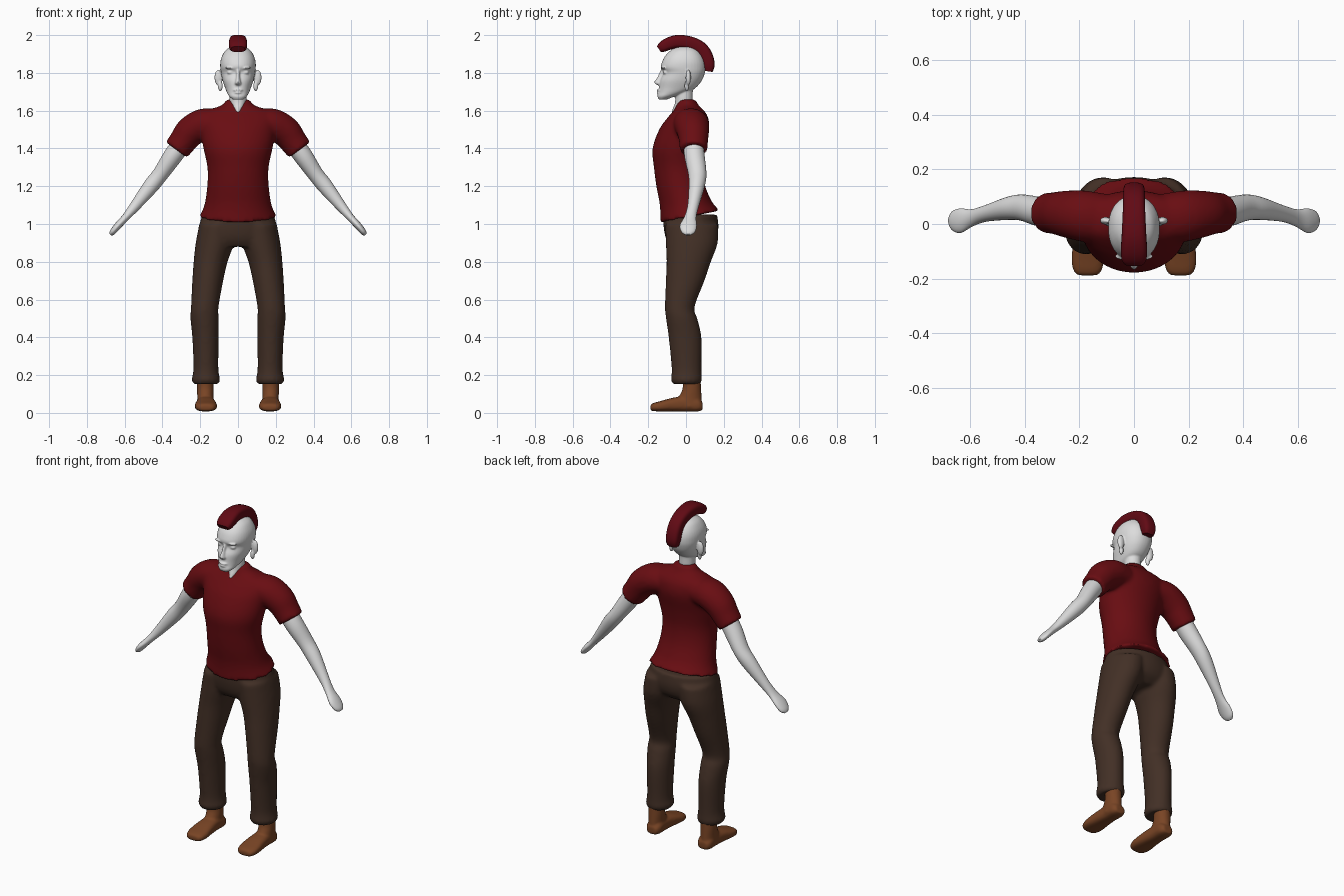
import bpy, bmesh, math
from mathutils import Vector

X, Y, Z = Vector((1, 0, 0)), Vector((0, 1, 0)), Vector((0, 0, 1))


def material(name, rgb):
    m = bpy.data.materials.new(name)
    m.diffuse_color = (*rgb, 1)
    return m


SKIN = material("pale skin", (0.72, 0.72, 0.72))
RED = material("dark red cloth", (0.14, 0.004, 0.006))
HAIR = material("dark red hair", (0.12, 0.003, 0.007))
BROWN = material("brown cloth", (0.055, 0.029, 0.019))
LEATHER = material("tan leather", (0.19, 0.058, 0.018))


def spline(rings, steps=4):
    """Catmull-Rom interpolation of ring parameters."""
    out = []
    for i in range(len(rings) - 1):
        p = [rings[max(i - 1, 0)], rings[i], rings[i + 1], rings[min(i + 2, len(rings) - 1)]]
        for s in range(steps):
            t = s / steps
            out.append([0.5 * (2 * b + (c - a) * t + (2 * a - 5 * b + 4 * c - d) * t * t
                               + (3 * b - a - 3 * c + d) * t ** 3) for a, b, c, d in zip(*p)])
    return out + [list(rings[-1])]


def loft(bm, rings, u=X, v=None, n=28, power=2.0, mirror=False):
    """Skin rings (x, y, z, half size along u, half size along v); v follows the path if not given."""
    rs = spline(rings)
    for sx in ((1, -1) if mirror else (1,)):
        loops = []
        for i, (x, y, z, a, b) in enumerate(rs):
            tan = Vector(rs[min(i + 1, len(rs) - 1)][:3]) - Vector(rs[max(i - 1, 0)][:3])
            w = v or tan.cross(u).normalized()
            loop = []
            for k in range(n):
                c, s = math.cos(2 * math.pi * k / n), math.sin(2 * math.pi * k / n)
                c, s = (math.copysign(abs(q) ** (2 / power), q) for q in (c, s))
                p = Vector((x, y, z)) + u * (a * c) + w * (b * s)
                loop.append(bm.verts.new((p.x * sx, p.y, p.z)))
            loops.append(loop)
        for l0, l1 in zip(loops, loops[1:]):
            for k in range(n):
                bm.faces.new((l0[k], l0[(k + 1) % n], l1[(k + 1) % n], l1[k]))
        bm.faces.new(loops[0][::-1])
        bm.faces.new(loops[-1])


def upright(rows, x=0):
    """Rows (z, half width, front y, back y) to rings."""
    return [(x, (f + b) / 2, z, w, (b - f) / 2) for z, w, f, b in rows]


def blob(bm, centre, size, mirror=False):
    for sx in ((1, -1) if mirror else (1,)):
        r = bmesh.ops.create_uvsphere(bm, u_segments=16, v_segments=10, radius=1)
        for q in r["verts"]:
            q.co = Vector(((centre[0] + q.co.x * size[0]) * sx,
                           centre[1] + q.co.y * size[1], centre[2] + q.co.z * size[2]))


def finish(name, bm, mat, voxel=0, smooth=0):
    bmesh.ops.recalc_face_normals(bm, faces=bm.faces)
    me = bpy.data.meshes.new(name)
    bm.to_mesh(me)
    bm.free()
    me.materials.append(mat)
    ob = bpy.data.objects.new(name, me)
    bpy.context.collection.objects.link(ob)
    for p in me.polygons:
        p.use_smooth = True
    if voxel:
        m = ob.modifiers.new("fuse", "REMESH")
        m.mode, m.voxel_size, m.use_smooth_shade = "VOXEL", voxel, True
        m = ob.modifiers.new("soften", "SMOOTH")
        m.factor, m.iterations = 0.5, smooth
    else:
        bpy.context.view_layer.objects.active = ob
        ob.select_set(True)
        bpy.ops.object.shade_smooth_by_angle(angle=math.radians(50))
        ob.select_set(False)
    return ob


# shirt: torso with slanted hem, plus sleeves
bm = bmesh.new()
loft(bm, upright([(1.035, .205, -.135, .18), (1.1, .178, -.138, .145), (1.2, .163, -.157, .102),
                  (1.3, .162, -.17, .088), (1.4, .183, -.177, .1), (1.5, .2, -.142, .122),
                  (1.56, .21, -.1, .118), (1.595, .19, -.07, .1), (1.613, .13, -.058, .082),
                  (1.63, .085, -.052, .066), (1.66, .06, -.04, .05)]), v=Y, n=40)
for q in bm.verts:
    q.co.z += 0.2 * q.co.y * max(0, (1.12 - q.co.z) / 0.085)
loft(bm, [(.1, .02, 1.53, .09, .075), (.18, .028, 1.528, .095, .084), (.25, .036, 1.49, .086, .082),
          (.29, .04, 1.44, .077, .074), (.326, .04, 1.392, .073, .07)], u=Y, mirror=True)
finish("shirt", bm, RED, .011, 5)

# trousers: hips and two legs with cuffs
bm = bmesh.new()
loft(bm, upright([(1.05, .19, -.12, .165), (.98, .208, -.118, .172), (.92, .215, -.105, .155),
                  (.88, .19, -.08, .11)]), v=Y, n=40)
leg = [(1.0, .105, .1, -.11, .17), (.9, .122, .102, -.107, .168), (.8, .145, .09, -.103, .132),
       (.7, .16, .082, -.107, .098), (.56, .176, .073, -.111, .045), (.5, .177, .075, -.106, .06),
       (.4, .172, .07, -.092, .082), (.25, .17, .066, -.077, .082), (.2, .17, .07, -.077, .083),
       (.175, .17, .076, -.08, .085), (.153, .17, .066, -.07, .076)]
loft(bm, [(x, (f + b) / 2, z, w, (b - f) / 2) for z, x, w, f, b in leg], v=Y, mirror=True)
finish("trousers", bm, BROWN, .011, 4)

# shoes: ankle and foot
bm = bmesh.new()
loft(bm, upright([(.2, .045, -.02, .076), (.13, .044, -.018, .08), (.08, .043, -.04, .083),
                  (.03, .045, -.05, .085)], .173), v=Y, mirror=True)
loft(bm, [(.17, .088, .035, .03, .02), (.17, .06, .043, .045, .036), (.17, .0, .048, .046, .041),
          (.17, -.07, .044, .053, .036), (.17, -.13, .036, .059, .028), (.17, -.17, .031, .052, .022),
          (.17, -.188, .028, .036, .015)], v=Z, power=2.7, mirror=True)
finish("shoes", bm, LEATHER, .007, 4)

# bare arms with flat mitten hands
bm = bmesh.new()
loft(bm, [(.28, .04, 1.45, .05, .05), (.345, .045, 1.36, .054, .05), (.41, .06, 1.265, .048, .042),
          (.462, .057, 1.2, .042, .041), (.545, .038, 1.095, .03, .028), (.595, .022, 1.035, .032, .02),
          (.635, .012, .992, .045, .019), (.663, .012, .958, .036, .016), (.675, .012, .943, .014, .008)],
     u=Y, mirror=True)
finish("arms", bm, SKIN)

# head: skull and jaw, neck with open collar, ears, nose, lips and eyes
bm = bmesh.new()
loft(bm, upright([(1.658, .026, -.143, -.105), (1.675, .046, -.151, -.06), (1.695, .058, -.146, .0),
                  (1.72, .068, -.143, .05), (1.76, .082, -.138, .084), (1.8, .09, -.121, .1),
                  (1.83, .094, -.133, .104), (1.86, .093, -.126, .1), (1.89, .084, -.11, .088),
                  (1.92, .065, -.08, .065), (1.943, .03, -.04, .03)]), v=Y, n=40, power=2.2)
loft(bm, upright([(1.59, .012, -.078, .0), (1.615, .03, -.068, .02), (1.645, .044, -.058, .034),
                  (1.7, .045, -.056, .036), (1.75, .045, -.05, .04)]), v=Y)
loft(bm, upright([(1.735, .017, -.15, -.1), (1.745, .019, -.166, -.1), (1.757, .015, -.166, -.1),
                  (1.785, .01, -.148, -.1), (1.82, .012, -.132, -.1)]), v=Y, n=12)
blob(bm, (0, -.143, 1.708), (.026, .012, .006))
blob(bm, (0, -.144, 1.695), (.021, .012, .006))
blob(bm, (.038, -.106, 1.802), (.02, .015, .011), True)
blob(bm, (.04, -.118, 1.826), (.03, .014, .007), True)
blob(bm, (.104, .012, 1.775), (.021, .014, .042), True)
blob(bm, (.094, .004, 1.73), (.013, .012, .028), True)
finish("head", bm, SKIN, .0045, 3)

# mohawk crest along the skull
bm = bmesh.new()
loft(bm, [(0, -.143, 1.925, .036, .018), (0, -.125, 1.937, .046, .028), (0, -.09, 1.955, .048, .033),
          (0, -.04, 1.966, .045, .035), (0, .025, 1.957, .042, .035), (0, .078, 1.93, .04, .035),
          (0, .108, 1.888, .04, .034), (0, .12, 1.84, .038, .032), (0, .118, 1.808, .03, .022)],
     power=3.2)
finish("mohawk", bm, HAIR)
